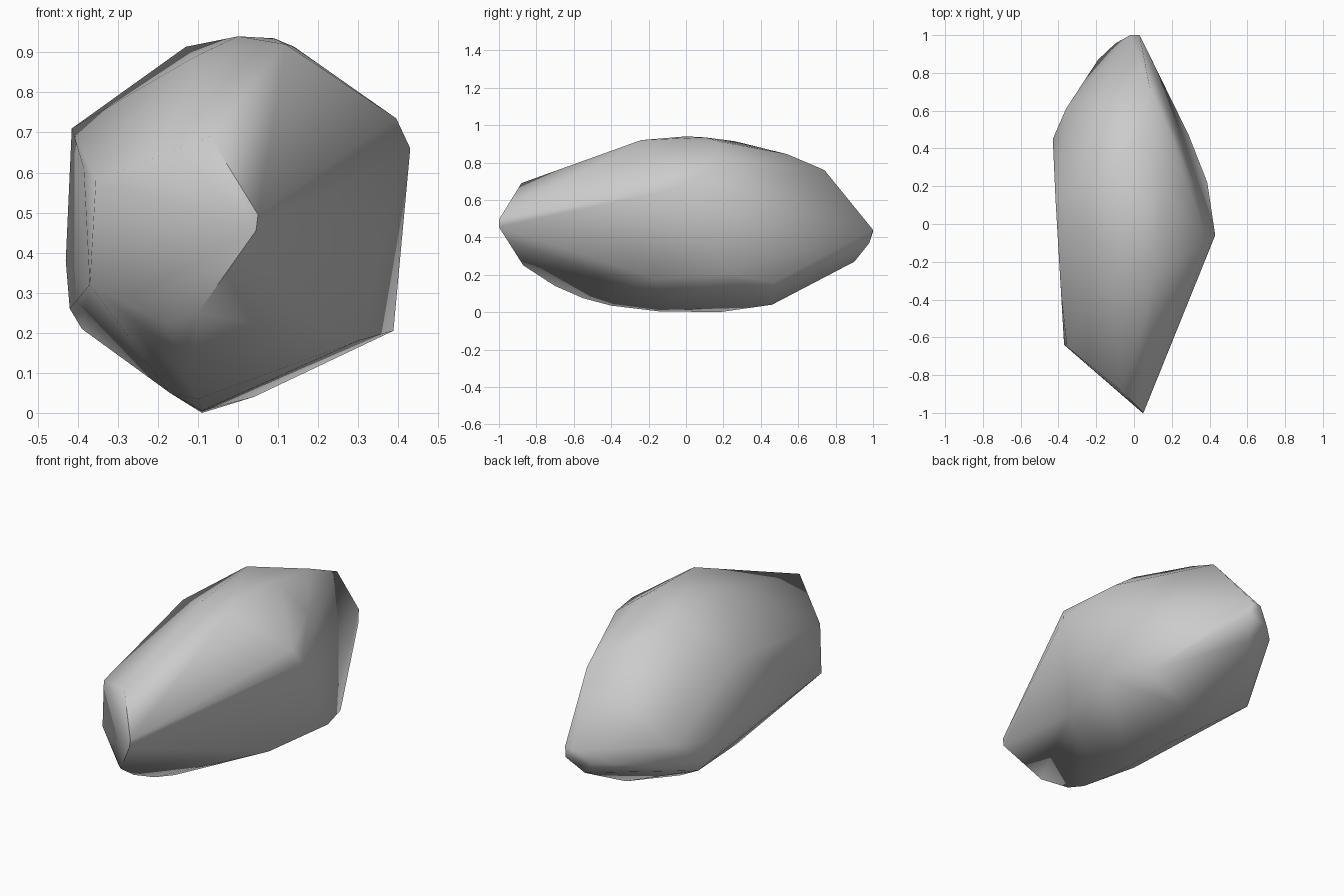
import bpy, bmesh

if "Cube" in bpy.data.objects:
    bpy.data.objects.remove(bpy.data.objects["Cube"])

# Corner points of the faceted boulder, grouped by region
front_tip = [(.05, -1, .495), (.045, -1, .455), (-.07, -.88, .69),
             (-.355, -.65, .58), (-.37, -.64, .32), (-.1, -.87, .25),
             (-.18, -.78, .225), (-.14, -.7, .14)]
right_side = [(.395, -.1, .735), (.43, -.06, .66), (.29, .19, .8),
              (.30, -.16, .18), (.388, .22, .205), (.29, .47, .16)]
crown = [(.12, -.24, .92), (-.11, -.165, .888), (0, 0, .94), (.09, .1, .935),
         (.14, .17, .914), (.06, .54, .845), (.08, .74, .76),
         (-.13, .26, .914)]
left_side = [(-.415, .12, .71), (-.385, -.38, .61), (-.43, .45, .38),
             (-.42, .43, .26), (-.39, .45, .21), (-.36, .61, .4)]
back_tip = [(.03, 1, .44), (-.02, 1, .43), (.04, .98, .37), (-.02, .9, .27),
            (-.1, .955, .36), (-.19, .87, .35)]
underside = [(-.09, -.15, .005), (-.09, .18, 0), (.04, .46, .04),
             (-.1, -.4, .035), (-.17, -.2, .05), (-.12, -.55, .075)]

# Wrap the points in a convex shell
bm = bmesh.new()
for group in (front_tip, right_side, crown, left_side, back_tip, underside):
    for p in group:
        bm.verts.new(p)
bmesh.ops.convex_hull(bm, input=bm.verts[:])
bmesh.ops.delete(bm, geom=[v for v in bm.verts if not v.link_faces], context='VERTS')
bmesh.ops.recalc_face_normals(bm, faces=bm.faces[:])

mesh = bpy.data.meshes.new("boulder")
bm.to_mesh(mesh)
bm.free()
boulder = bpy.data.objects.new("boulder", mesh)
bpy.context.collection.objects.link(boulder)

# Soft shading across the facets
bpy.context.view_layer.objects.active = boulder
boulder.select_set(True)
bpy.ops.object.shade_smooth_by_angle(angle=1.2)
